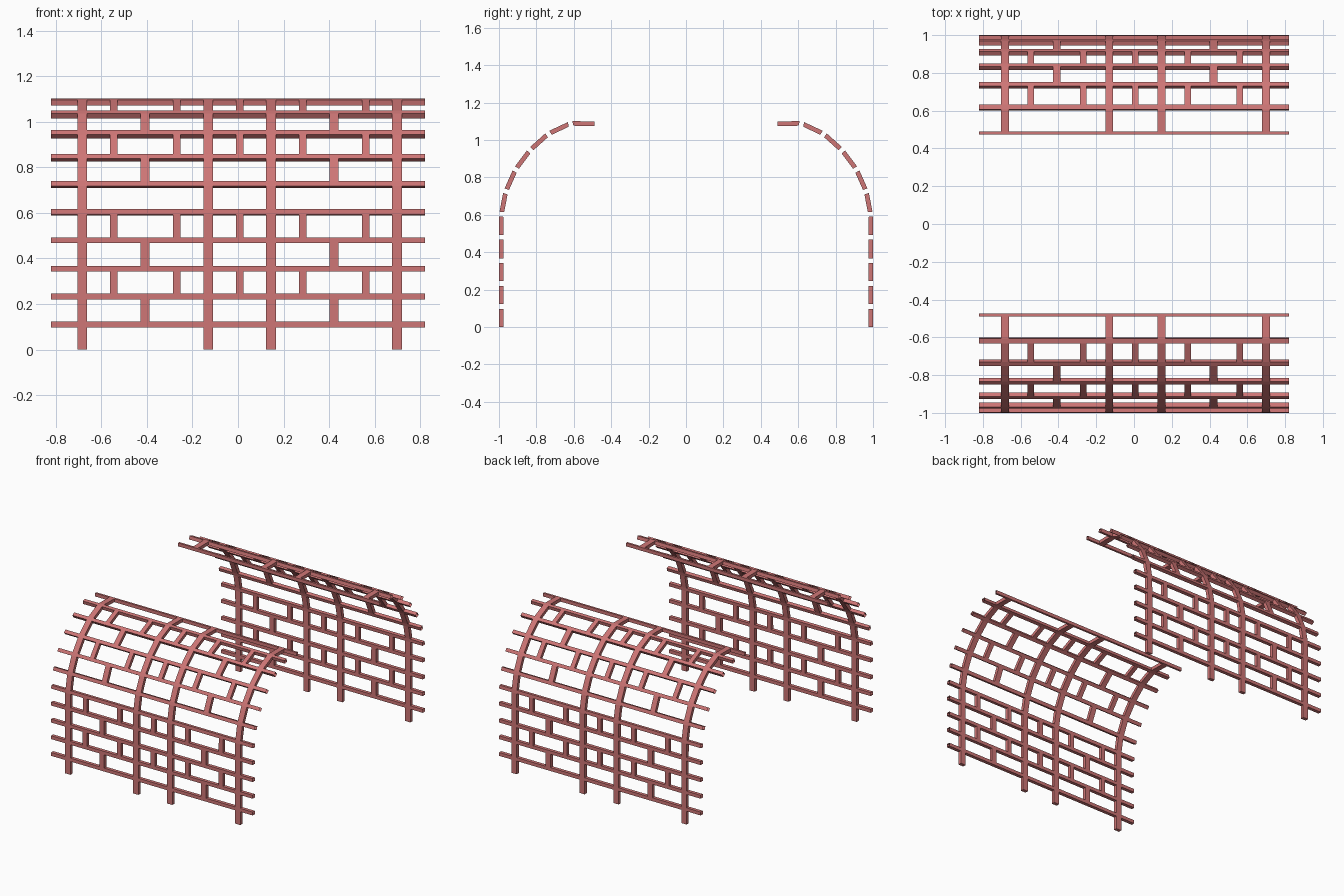
import bpy, bmesh
from mathutils import Vector

if "Cube" in bpy.data.objects:
    bpy.data.objects.remove(bpy.data.objects["Cube"])

mat = bpy.data.materials.new("mortar_red")
mat.diffuse_color = (0.62, 0.18, 0.18, 1)
mat.use_nodes = True
mat.node_tree.nodes["Principled BSDF"].inputs["Base Color"].default_value = mat.diffuse_color

T = 0.0125          # half thickness, also half rail height
END = 0.82          # half length of the rails

# Rail centres (y, z) up the curved wall, starting from the ground
centres = [Vector(p) for p in [
    (0.9875, 0), (0.9875, 0.11), (0.9875, 0.233), (0.9875, 0.355), (0.9875, 0.48),
    (0.986, 0.603), (0.962, 0.725), (0.910, 0.842), (0.833, 0.945),
    (0.735, 1.032), (0.617, 1.086), (0.4825, 1.087)]]

# Two cross-section stations per rail, each with its outward normal
stations = [(centres[0], Vector((1, 0)))]
for k in range(1, len(centres)):
    last = k == len(centres) - 1
    t = Vector((-1, 0)) if last else (centres[k + 1] - centres[k - 1]).normalized()
    h = 0.0075 if last else T
    n = Vector((t.y, -t.x))
    stations += [(centres[k] - t * h, n), (centres[k] + t * h, n)]

# Upright columns: (centre, width, kind)
columns = [(x, 0.042, "full") for x in (-0.684, -0.131, 0.145, 0.698)]
columns += [(x, 0.040, "even") for x in (-0.408, 0.421)]
columns += [(x, 0.033, "odd") for x in (-0.546, -0.269, 0.007, 0.284, 0.560)]
columns.sort()
xs, kinds = [-END], []
for x, w, kind in columns:
    xs += [x - w / 2, x + w / 2]
    kinds += ["gap", kind]
xs.append(END)
kinds.append("gap")

# Kinds of short bars in each course between rails
courses = ["", "even", "odd", "even", "odd", "", "even", "odd", "even", "odd", ""]


def filled(i, j):
    if not (0 <= i < len(stations) - 1 and 0 <= j < len(kinds)):
        return False
    if i % 2:                       # rail strip
        return True
    return kinds[j] in ("full", courses[i // 2])


def build_wall(name, sign):
    bm = bmesh.new()
    grid = {}

    def v(i, j, side):
        key = (i, j, side)
        if key not in grid:
            p, n = stations[i]
            q = p + n * side * T
            grid[key] = bm.verts.new((xs[j], sign * q.x, q.y))
        return grid[key]

    for i in range(len(stations) - 1):
        for j in range(len(kinds)):
            if not filled(i, j):
                continue
            ring = [(i, j), (i, j + 1), (i + 1, j + 1), (i + 1, j)]
            # outer and inner skins
            bm.faces.new([v(a, b, 1) for a, b in ring])
            bm.faces.new([v(a, b, -1) for a, b in reversed(ring)])
            # edges of the openings; rail ends stay open
            for k, (di, dj) in enumerate([(-1, 0), (0, 1), (1, 0), (0, -1)]):
                if filled(i + di, j + dj) or (dj and not 0 <= j + dj < len(kinds)):
                    continue
                a, b = ring[k], ring[(k + 1) % 4]
                bm.faces.new([v(*b, 1), v(*a, 1), v(*a, -1), v(*b, -1)])
    bmesh.ops.recalc_face_normals(bm, faces=bm.faces)
    mesh = bpy.data.meshes.new(name)
    bm.to_mesh(mesh)
    bm.free()
    mesh.materials.append(mat)
    obj = bpy.data.objects.new(name, mesh)
    bpy.context.collection.objects.link(obj)


build_wall("front_lattice_wall", -1)
build_wall("back_lattice_wall", 1)
